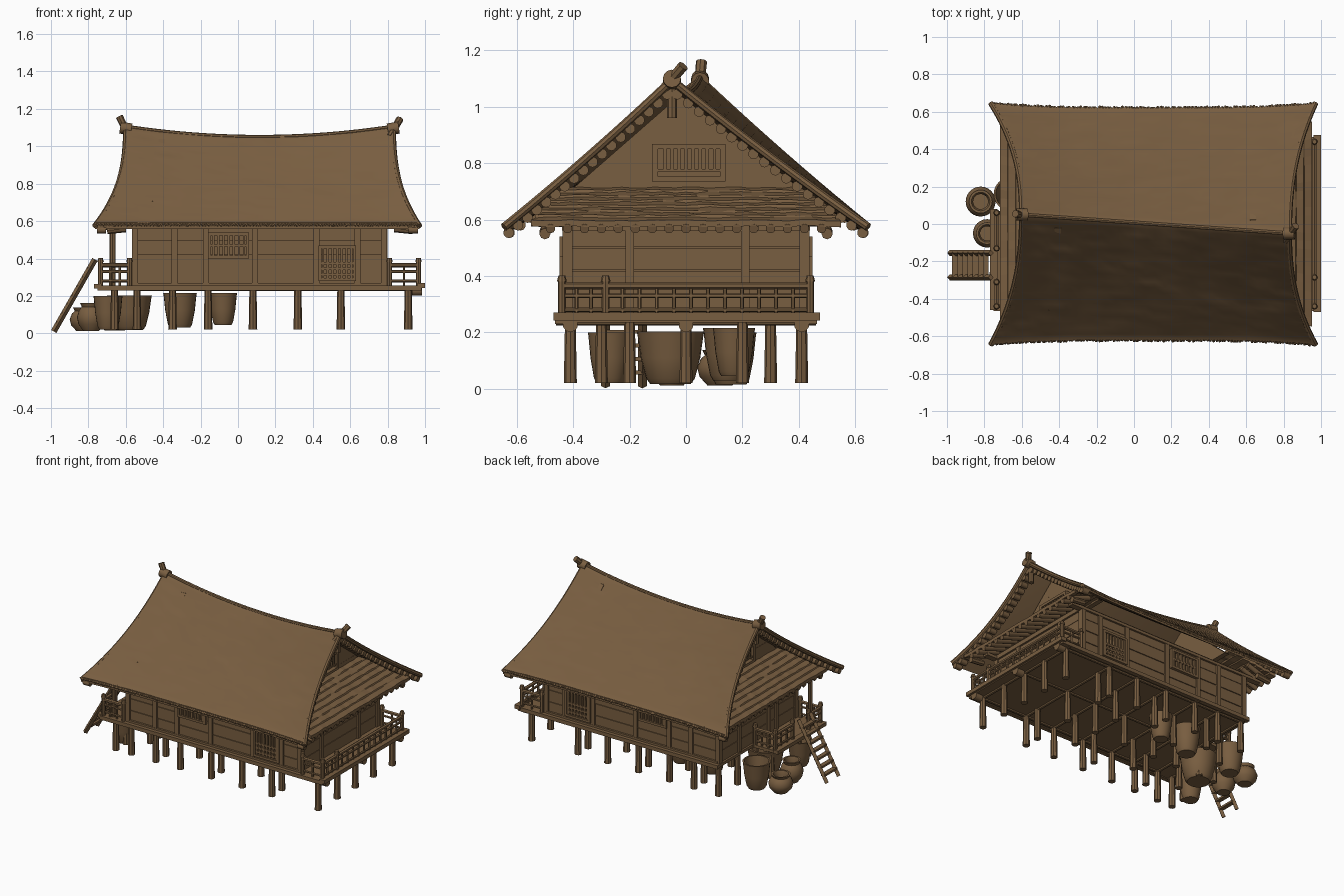
import bpy
import bmesh
import math
import random
from mathutils import Matrix, Vector

random.seed(4)
if "Cube" in bpy.data.objects:
    bpy.data.objects.remove(bpy.data.objects["Cube"])

wood = bpy.data.materials.new("weathered_brown")
wood.use_nodes = True
BROWN = (0.19, 0.112, 0.052, 1)
wood.diffuse_color = BROWN
shader = next(n for n in wood.node_tree.nodes if n.type == 'BSDF_PRINCIPLED')
shader.inputs["Base Color"].default_value = BROWN
shader.inputs["Roughness"].default_value = 0.9


def finish(name, bm, smooth=False):
    bmesh.ops.recalc_face_normals(bm, faces=bm.faces)
    mesh = bpy.data.meshes.new(name)
    bm.to_mesh(mesh)
    bm.free()
    mesh.materials.append(wood)
    obj = bpy.data.objects.new(name, mesh)
    bpy.context.collection.objects.link(obj)
    if smooth:
        bpy.ops.object.select_all(action='DESELECT')
        obj.select_set(True)
        bpy.context.view_layer.objects.active = obj
        bpy.ops.object.shade_smooth_by_angle(angle=math.radians(40))


def box(bm, x0, x1, y0, y1, z0, z1):
    mid = Vector((x0 + x1, y0 + y1, z0 + z1)) / 2
    size = Matrix.Diagonal((x1 - x0, y1 - y0, z1 - z0, 1))
    bmesh.ops.create_cube(bm, size=1, matrix=Matrix.Translation(mid) @ size)


def log(bm, a, b, r, r2=None, sides=8):
    a, b = Vector(a), Vector(b)
    turn = (b - a).to_track_quat('Z', 'Y').to_matrix().to_4x4()
    bmesh.ops.create_cone(bm, cap_ends=True, segments=sides, radius1=r,
                          radius2=r2 or r, depth=(b - a).length,
                          matrix=Matrix.Translation((a + b) / 2) @ turn)


def lathe(bm, profile, where, sides=24):
    rings = [[bm.verts.new((where[0] + r * math.cos(math.tau * k / sides),
                            where[1] + r * math.sin(math.tau * k / sides),
                            where[2] + z)) for k in range(sides)] for r, z in profile]
    for a, b in zip(rings, rings[1:]):
        for k in range(sides):
            j = (k + 1) % sides
            bm.faces.new((a[k], a[j], b[j], b[k]))
    bm.faces.new(rings[0])
    bm.faces.new(rings[-1])


def slab(bm, top, bottom):
    """Closed sheet between two matching point grids."""
    t = [[bm.verts.new(p) for p in row] for row in top]
    b = [[bm.verts.new(p) for p in row] for row in bottom]
    n, m = len(t) - 1, len(t[0]) - 1
    for i in range(n):
        for j in range(m):
            for g in (t, b):
                bm.faces.new((g[i][j], g[i + 1][j], g[i + 1][j + 1], g[i][j + 1]))
    for i in range(n):
        for j in (0, m):
            bm.faces.new((t[i][j], t[i + 1][j], b[i + 1][j], b[i][j]))
    for j in range(m):
        for i in (0, n):
            bm.faces.new((t[i][j], t[i][j + 1], b[i][j + 1], b[i][j]))


def roof_point(side, u, v, lift=0.0):
    """Saddle roof: u runs along the ridge, v from ridge to eave."""
    bend = 2 * u - 1
    flare = v ** 2.3
    left, right = -0.6 - 0.165 * flare, 0.83 + 0.14 * flare
    ridge_y = -0.05 * bend
    ridge_z = 1.055 + 0.055 * bend * bend
    eave_y = side * (0.62 + 0.025 * bend ** 4)
    drop = v + 0.08 * v * (1 - v)
    return Vector((left + (right - left) * u, ridge_y + (eave_y - ridge_y) * v,
                   ridge_z + (0.59 - ridge_z) * drop + lift))


# Thatched main roof in overlapping courses
COURSES, SPANS = 20, 30
for side, name in ((-1, "front_roof"), (1, "back_roof")):
    bm = bmesh.new()
    top, bottom = [], []
    for c in range(COURSES):
        for v, lift in ((c / COURSES, 0), ((c + 0.95) / COURSES, 0.002)):
            v = min(v / (1 - 0.05 / COURSES), 1)
            row = [roof_point(side, s / SPANS, v, lift + random.uniform(-1, 1) * 0.001)
                   for s in range(SPANS + 1)]
            top.append(row)
            bottom.append([roof_point(side, s / SPANS, v, -0.032) for s in range(SPANS + 1)])
    slab(bm, top, bottom)
    finish(name, bm, True)

# Ragged straw ends at the eaves
bm = bmesh.new()
for side in (-1, 1):
    for k in range(110):
        p = roof_point(side, (k + 0.5) / 110, 0.985, -0.013)
        tip = p + Vector((random.uniform(-1, 1) * 0.006, side * random.uniform(0.012, 0.02), -0.008))
        log(bm, p, tip, 0.012, 0.007, 5)
finish("eave_straw", bm)

# Ridge roll, gable edge rolls, scalloped purlin ends
bm = bmesh.new()
for k in range(SPANS):
    log(bm, roof_point(1, k / SPANS, 0, -0.006), roof_point(1, (k + 1) / SPANS, 0, -0.006), 0.012)
finish("ridge_roll", bm, True)
bm = bmesh.new()
for u, out in ((0, -1), (1, 1)):
    for side in (-1, 1):
        for k in range(18):
            a, b = (roof_point(side, u, v / 18, -0.016) for v in (k, k + 1))
            log(bm, a, b, 0.015)
            p = (a + b) / 2 + Vector((-out * 0.025, 0, -0.034))
            log(bm, p - Vector((0.025, 0, 0)), p + Vector((0.025, 0, 0)), 0.019, sides=10)
finish("gable_edges", bm, True)

# Leaning log, round log end and pendant at both ridge ends
bm = bmesh.new()
for u, out, lean, rise in ((0, -1, 0.005, 0.05), (1, 1, 0.04, 0.035)):
    p = roof_point(1, u, 0)
    log(bm, p + Vector((-out * 0.02, -lean, -0.06)),
        p + Vector((out * 0.035, lean, rise)), 0.018, 0.02)
    log(bm, p + Vector((-out * 0.03, 0, -0.02)), p + Vector((out * 0.03, 0, -0.01)), 0.032, sides=12)
    log(bm, p + Vector((-out * 0.02, 0, -0.15)), p + Vector((-out * 0.02, 0, -0.02)), 0.018)
finish("ridge_finials", bm, True)

# Recessed gables with windows, and the skirt roofs in front of them
LEFT, RIGHT, DEPTH = -0.55, 0.78, 0.42
for gable, edge, out, name in ((-0.42, -0.72, -1, "right"), (0.65, 0.955, 1, "left")):
    bm = bmesh.new()
    top, bottom = [], []
    for c in range(7):
        for t, lift in ((c / 7, 0), ((c + 0.9) / 7, 0.006)):
            half = 0.45 + 0.1 * t
            row = [Vector((gable + (edge - gable) * t, half * (s / 12 - 1),
                           0.715 - 0.125 * t + lift + random.uniform(-1, 1) * 0.003))
                   for s in range(25)]
            top.append(row)
            bottom.append([p - Vector((0, 0, 0.022)) for p in row])
    slab(bm, top, bottom)
    finish(name + "_skirt_roof", bm)

    bm = bmesh.new()
    for k in range(17):
        y = -0.48 + 0.06 * k
        log(bm, (edge - out * 0.18, y, 0.625), (edge - out * 0.008, y, 0.568), 0.017, sides=10)
    for y in (-0.5, 0.5):
        log(bm, (edge - out * 0.12, y, 0.56), (edge - out * 0.02, y, 0.55), 0.02)
    finish(name + "_skirt_rafters", bm, True)

    bm = bmesh.new()
    for k in range(6):
        z = 0.68 + 0.06 * k
        low, high = (0.55 * (1.06 - h) / 0.48 for h in (z, z + 0.06))
        inner = gable - out * 0.03
        outer = gable + out * random.uniform(0.002, 0.008)
        face = [[(x, y, h) for y, h in ((-low, z), (low, z), (high, z + 0.06), (-high, z + 0.06))]
                for x in (inner, outer)]
        slab(bm, [face[1][:2], face[1][:1:-1]], [face[0][:2], face[0][:1:-1]])
    finish(name + "_gable_boards", bm)

    bm = bmesh.new()
    x0, x1 = sorted((gable, gable + out * 0.035))
    for z in (0.735, 0.85):
        box(bm, x0, x1, -0.12, 0.14, z, z + 0.018)
    for y in (-0.12, 0.12):
        box(bm, x0, x1, y, y + 0.02, 0.735, 0.86)
    for k in range(8):
        y = -0.08 + 0.025 * k
        box(bm, x0 + 0.005, x1 - 0.005, y, y + 0.011, 0.775, 0.85)
    box(bm, x0 + 0.005, x1 - 0.005, -0.11, 0.13, 0.77, 0.78)
    finish(name + "_gable_window", bm)

# Plank walls
bm = bmesh.new()
box(bm, LEFT, RIGHT, -DEPTH, DEPTH, 0.245, 0.6)
for k in range(4):
    z = 0.255 + 0.083 * k
    e = random.uniform(0.003, 0.009)
    box(bm, LEFT - e, RIGHT + e, -DEPTH - e, DEPTH + e, z, z + 0.079)
finish("plank_walls", bm)

# Upright posts, horizontal plates and porch columns
PORCH = 0.07
bm = bmesh.new()
for y in (-DEPTH, DEPTH):
    for x in (LEFT, -0.34, -0.17, 0.09, 0.42, 0.64, RIGHT):
        box(bm, x - 0.016, x + 0.016, y - 0.018, y + 0.018, 0.24, 0.58)
    box(bm, LEFT, RIGHT, y - 0.02, y + 0.02, 0.25, 0.27)
    box(bm, LEFT - 0.13, RIGHT + 0.1, y - 0.02, y + 0.02, 0.562, 0.582)
for x in (LEFT, RIGHT):
    for y in (-0.2, 0.21):
        box(bm, x - 0.018, x + 0.018, y - 0.015, y + 0.015, 0.24, 0.58)
    box(bm, x - 0.02, x + 0.02, -DEPTH, DEPTH, 0.56, 0.59)
for y in (-DEPTH, PORCH - 0.03):
    log(bm, (-0.67, y, 0.24), (-0.67, y, 0.6), 0.016)
finish("wall_frame", bm)


def window(name, x0, x1, z0, z1, side, lattice):
    bm = bmesh.new()
    y0, y1 = sorted((side * DEPTH, side * (DEPTH + 0.028)))
    for z in (z0, z1 - 0.016):
        box(bm, x0, x1, y0, y1, z, z + 0.016)
    for x in (x0, x1 - 0.016):
        box(bm, x, x + 0.016, y0, y1, z0, z1)
    middle = (z0 + z1) / 2
    bars = [middle] if not lattice else [middle, z0 + 0.035, z0 + 0.065]
    for z in bars:
        box(bm, x0, x1, y0 + 0.004, y1 - 0.004, z - 0.006, z + 0.006)
    for k in range(1, 8):
        x = x0 + (x1 - x0) * k / 8
        box(bm, x - 0.006, x + 0.006, y0 + 0.004, y1 - 0.004, z0, z1)
    finish(name, bm)


for side, label in ((-1, "front"), (1, "back")):
    window(label + "_small_window", -0.16, 0.06, 0.4, 0.54, side, False)
    window(label + "_large_window", 0.43, 0.63, 0.28, 0.47, side, True)

# Raised floor with a half-width porch at one end
bm = bmesh.new()
box(bm, LEFT - 0.02, 0.985, -0.44, 0.44, 0.236, 0.256)
box(bm, -0.75, LEFT, -0.44, PORCH, 0.236, 0.256)
box(bm, 0.96, 1, -0.47, 0.475, 0.243, 0.27)
box(bm, -0.77, -0.73, -0.46, PORCH + 0.01, 0.24, 0.265)
for y, x in ((-0.45, -0.75), (0.45, LEFT - 0.02)):
    box(bm, x, 0.98, y - 0.015, y + 0.015, 0.23, 0.256)
finish("floor", bm)
COLUMNS = (-0.66, -0.54, -0.35, -0.16, 0.08, 0.32, 0.55, 0.91)
bm = bmesh.new()
for x in COLUMNS:
    log(bm, (x, -0.46, 0.236), (x, 0.46 if x > -0.6 else PORCH, 0.236), 0.011)
for y in (-0.41, 0, 0.41):
    log(bm, (LEFT, y, 0.236), (0.97, y, 0.236), 0.011)
    log(bm, (0.93, y, 0.228), (0.985, y, 0.228), 0.027, sides=10)
finish("floor_joists", bm, True)

# Stilts
bm = bmesh.new()
for k, x in enumerate(COLUMNS):
    inner = 0.2 if k % 2 else 0.3
    for y in (-0.41, -inner, 0, inner, 0.41):
        if x > -0.6 or y < PORCH:
            log(bm, (x, y, 0.02), (x, y, 0.24), 0.023, 0.019)
finish("stilts", bm)


# Veranda railings
def railing(bm, a, b, count):
    a, b = Vector(a), Vector(b)
    for z, r in ((0.28, 0.008), (0.33, 0.008), (0.365, 0.012)):
        lift = Vector((0, 0, z))
        log(bm, a + lift, b + lift, r, sides=6)
    for k in range(count + 1):
        p = a.lerp(b, k / count)
        log(bm, (p.x, p.y, 0.25), (p.x, p.y, 0.36), 0.007, sides=6)
    for p in (a, b):
        log(bm, (p.x, p.y, 0.24), (p.x, p.y, 0.385), 0.014)
        log(bm, (p.x, p.y, 0.38), (p.x, p.y, 0.402), 0.018, 0.012)


bm = bmesh.new()
railing(bm, (0.965, -0.44, 0), (0.965, -0.285, 0), 3)
railing(bm, (0.965, -0.285, 0), (0.965, 0.44, 0), 12)
railing(bm, (-0.735, -0.13, 0), (-0.735, PORCH - 0.01, 0), 3)
railing(bm, (-0.735, -0.44, 0), (-0.735, -0.31, 0), 2)
for y in (-0.44, PORCH - 0.01):
    railing(bm, (-0.735, y, 0), (-0.58, y, 0), 3)
for y in (-0.44, 0.44):
    railing(bm, (0.81, y, 0), (0.965, y, 0), 2)
finish("veranda_railings", bm, True)

# Ladder
bm = bmesh.new()
foot, head = Vector((-0.985, 0, 0.01)), Vector((-0.765, 0, 0.395))
for y in (-0.285, -0.155):
    log(bm, foot + Vector((0, y, 0)), head + Vector((0, y, 0)), 0.016, sides=4)
for k in range(1, 8):
    p = foot.lerp(head, k / 8)
    box(bm, p.x - 0.015, p.x + 0.015, -0.29, -0.15, p.z - 0.007, p.z + 0.007)
finish("ladder", bm)

# Storage tubs and jars
TUB = ((0.6, 0), (0.72, 0.1), (0.88, 0.5), (0.97, 0.92), (1, 1), (0.88, 1), (0.6, 0.1))
JAR = ((0.55, 0), (0.9, 0.25), (1, 0.5), (0.85, 0.75), (0.66, 0.86), (0.78, 1), (0.62, 1), (0.5, 0.8), (0.5, 0.1))
bm = bmesh.new()
for x, y, z, r, h in ((-0.08, 0.17, 0.045, 0.075, 0.17), (-0.31, 0.15, 0.03, 0.09, 0.185),
                      (-0.58, -0.055, 0.018, 0.12, 0.185), (-0.66, 0.16, 0.015, 0.09, 0.185),
                      (-0.695, -0.27, 0.02, 0.078, 0.18)):
    lathe(bm, [(p * r, q * h) for p, q in TUB], (x, y, z))
finish("storage_tubs", bm, True)
bm = bmesh.new()
for x, y, r, h in ((-0.82, 0.12, 0.08, 0.125), (-0.785, -0.05, 0.076, 0.15)):
    lathe(bm, [(p * r, q * h) for p, q in JAR], (x, y, 0.012))
finish("round_jars", bm, True)
